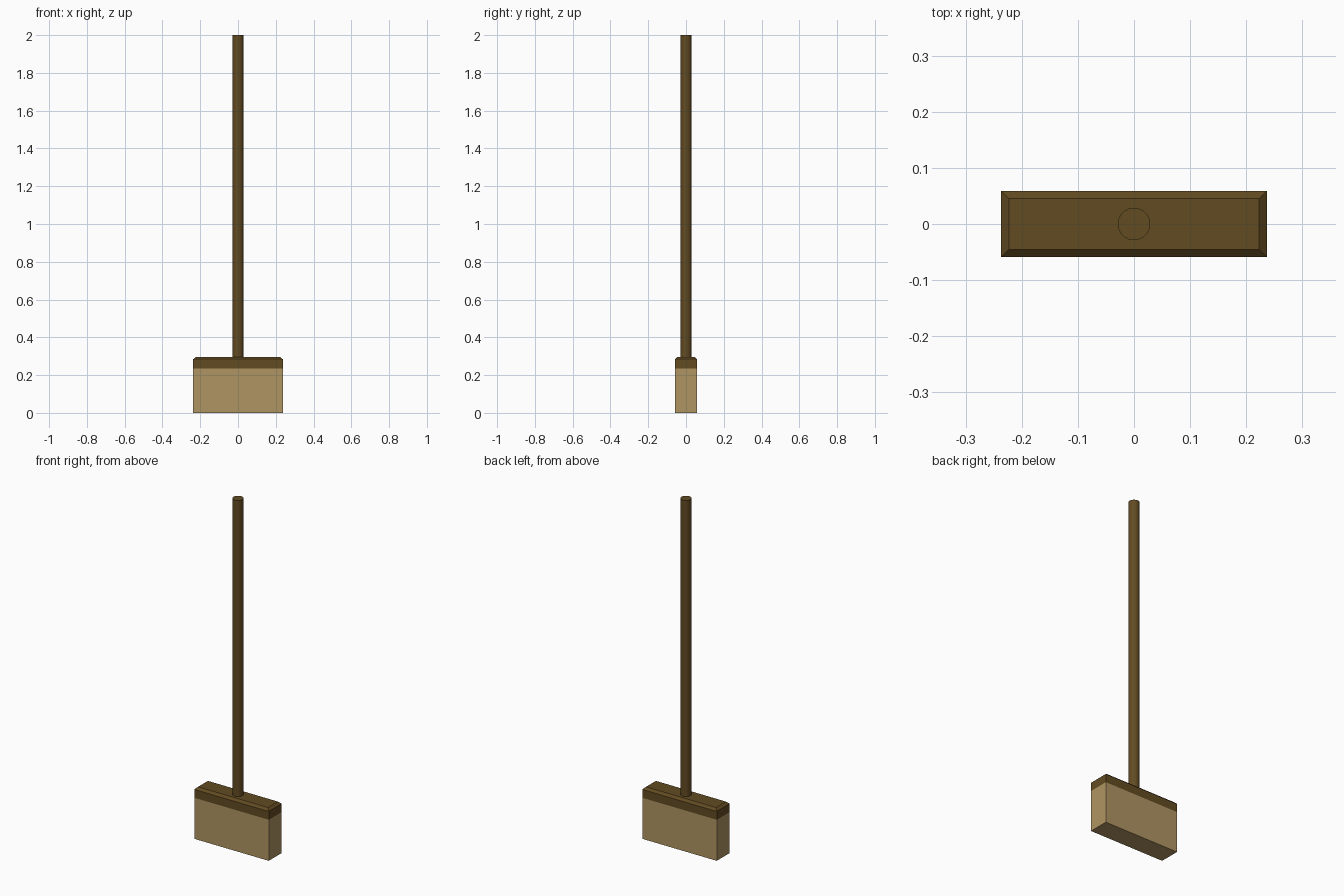
import bpy, bmesh, math

if "Cube" in bpy.data.objects:
    bpy.data.objects.remove(bpy.data.objects["Cube"])

W, D = 0.474, 0.118          # head width and depth
Z_BRISTLE, Z_RIM, Z_TOP = 0.236, 0.284, 0.297
INSET = 0.014


def material(name, rgb):
    m = bpy.data.materials.new(name)
    lin = [(c / 255 / 12.92) if c / 255 <= 0.04045 else ((c / 255 + 0.055) / 1.055) ** 2.4 for c in rgb]
    m.diffuse_color = (*lin, 1)
    m.use_nodes = True
    m.node_tree.nodes["Principled BSDF"].inputs["Base Color"].default_value = m.diffuse_color
    return m


def stack(name, levels, mat):
    """Closed solid from stacked rectangles (width, depth, z)."""
    bm = bmesh.new()
    rings = [[bm.verts.new((sx * w / 2, sy * d / 2, z))
              for sx, sy in ((-1, -1), (1, -1), (1, 1), (-1, 1))] for w, d, z in levels]
    bm.faces.new(rings[0][::-1])
    bm.faces.new(rings[-1])
    for a, b in zip(rings, rings[1:]):
        for i in range(4):
            j = (i + 1) % 4
            bm.faces.new((a[i], a[j], b[j], b[i]))
    me = bpy.data.meshes.new(name)
    bm.to_mesh(me)
    bm.free()
    me.materials.append(mat)
    ob = bpy.data.objects.new(name, me)
    bpy.context.collection.objects.link(ob)
    return ob


wood = material("dark_wood", (98, 75, 34))
straw = material("straw", (176, 149, 99))

# Bristle block
stack("bristles", [(W, D, 0), (W, D, Z_BRISTLE)], straw)

# Wooden head with chamfered top
stack("broom_head", [(W, D, Z_BRISTLE), (W, D, Z_RIM),
                     (W - 2 * INSET, D - 2 * INSET, Z_TOP)], wood)

# Round handle
bpy.ops.mesh.primitive_cylinder_add(vertices=32, radius=0.029, depth=2 - Z_TOP + 0.01,
                                    location=(0, 0, (2 + Z_TOP - 0.01) / 2))
handle = bpy.context.object
handle.name = "handle"
handle.data.materials.append(wood)
bpy.ops.object.shade_smooth_by_angle(angle=math.radians(30))
